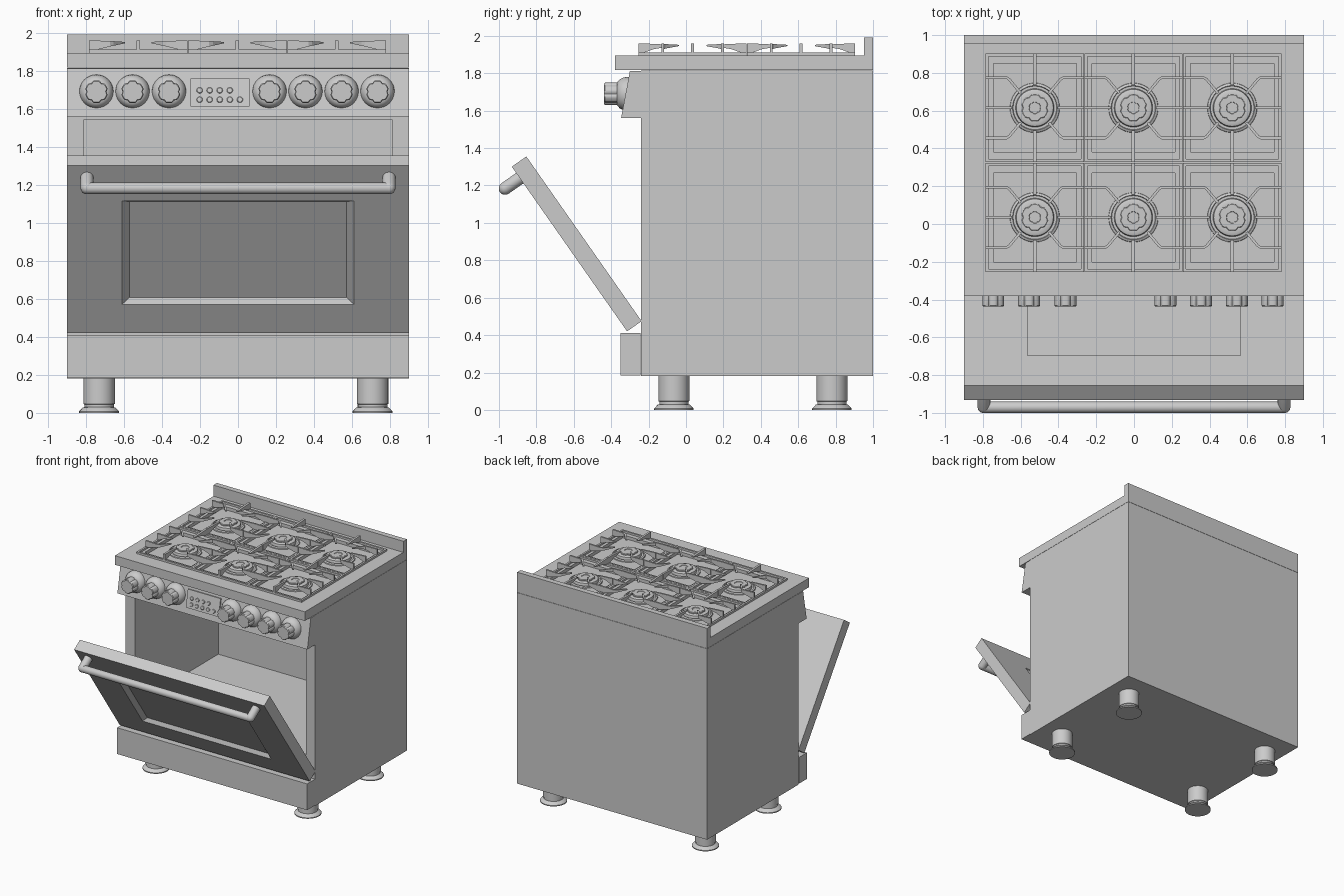
import bpy, bmesh
from math import sin, cos, pi, radians
from mathutils import Matrix, Vector

if "Cube" in bpy.data.objects:
    bpy.data.objects.remove(bpy.data.objects["Cube"])

T = Matrix.Translation


def RX(deg):
    return Matrix.Rotation(radians(deg), 4, 'X')


def finish(name, bm, mat=None, smooth=False):
    bmesh.ops.recalc_face_normals(bm, faces=bm.faces)
    me = bpy.data.meshes.new(name)
    bm.to_mesh(me)
    bm.free()
    ob = bpy.data.objects.new(name, me)
    bpy.context.collection.objects.link(ob)
    if mat is not None:
        ob.matrix_world = mat
    if smooth:
        bpy.ops.object.select_all(action='DESELECT')
        ob.select_set(True)
        bpy.context.view_layer.objects.active = ob
        bpy.ops.object.shade_smooth_by_angle(angle=radians(35))
    return ob


def add_loops(bm, loops, cap=True):
    """Skin a list of equal-length closed loops."""
    rings = [[bm.verts.new(p) for p in lp] for lp in loops]
    n = len(rings[0])
    for a, b in zip(rings, rings[1:]):
        for i in range(n):
            j = (i + 1) % n
            bm.faces.new((a[i], a[j], b[j], b[i]))
    if cap:
        bm.faces.new(rings[0])
        bm.faces.new(rings[-1])


def add_box(bm, x0, x1, y0, y1, z0, z1):
    add_loops(bm, [[(x0, y0, z), (x1, y0, z), (x1, y1, z), (x0, y1, z)] for z in (z0, z1)])


def box(name, *dims, mat=None):
    bm = bmesh.new()
    add_box(bm, *dims)
    return finish(name, bm, mat)


def lathe(name, profile, mat, segs=32, lobes=0):
    """Revolve (radius, height) pairs about local z; lobes scallop the outline."""
    bm = bmesh.new()
    loops = []
    for r, h in profile:
        lp = []
        for i in range(segs):
            a = 2 * pi * i / segs
            k = r * (1 - 0.13 * max(0, cos(lobes * a)) ** 2) if lobes else r
            lp.append((k * cos(a), k * sin(a), h))
        loops.append(lp)
    add_loops(bm, loops)
    return finish(name, bm, mat, True)


def cut(ob, bm):
    """Subtract a bmesh (in the object's local space) and discard the cutter."""
    cutter = finish('cutter', bm, ob.matrix_world.copy())
    cutter.hide_render = True
    mod = ob.modifiers.new('cut', 'BOOLEAN')
    mod.object, mod.operation, mod.solver = cutter, 'DIFFERENCE', 'EXACT'
    bpy.context.view_layer.objects.active = ob
    bpy.ops.object.modifier_apply(modifier='cut')
    bpy.data.objects.remove(cutter)


# Oven body with open cavity
body = box('oven_body', -0.9, 0.9, -0.24, 1.0, 0.18, 1.815)
bm = bmesh.new()
add_box(bm, -0.81, 0.81, -0.5, 0.89, 0.59, 1.545)
cut(body, bm)

# Kick panel, backsplash, sloped control panel
box('kick_panel', -0.9, 0.9, -0.35, -0.242, 0.185, 0.41)
box('backsplash', -0.9, 0.9, 0.953, 1.0, 1.893, 1.99)
bm = bmesh.new()
section = [(-0.24, 1.56), (-0.347, 1.56), (-0.30, 1.812), (-0.24, 1.812)]
add_loops(bm, [[(x, y, z) for y, z in section] for x in (-0.9, 0.9)])
finish('control_panel', bm)

# Cooktop slab with a shallow well under each burner
CELLS = [(x, y) for x in (-0.525, -0.003, 0.52) for y in (0.035, 0.615)]
top = box('cooktop', -0.9, 0.9, -0.38, 1.0, 1.817, 1.895)
bm = bmesh.new()
for cx, cy in CELLS:
    add_box(bm, cx - 0.22, cx + 0.22, cy - 0.235, cy + 0.235, 1.868, 1.95)
cut(top, bm)

# Burners
BURNER = [(0.132, 1.866), (0.13, 1.876), (0.118, 1.882), (0.115, 1.874), (0.102, 1.874),
          (0.098, 1.895), (0.09, 1.899), (0.07, 1.899)]
CAP = [(0.072, 1.897), (0.072, 1.907), (0.068, 1.91), (0.032, 1.91), (0.03, 1.906)]
for cx, cy in CELLS:
    lathe('burner_base', BURNER, T((cx, cy, 0)), 40)
    lathe('burner_cap', CAP, T((cx, cy, 0)), 48, 6)


# Grates: low frame plus tapered fingers
def finger(bm, pts, lows, tops, w=0.007):
    pts = [Vector(p) for p in pts]
    loops = []
    for i, p in enumerate(pts):
        d = (pts[min(i + 1, len(pts) - 1)] - pts[max(i - 1, 0)]).normalized()
        a, b = p + Vector((-d.y, d.x)) * w, p - Vector((-d.y, d.x)) * w
        lo, hi = lows[i], tops[i]
        loops.append([(a.x, a.y, lo), (b.x, b.y, lo), (b.x, b.y, hi), (a.x, a.y, hi)])
    add_loops(bm, loops)


HX, HY, FW = 0.26, 0.288, 0.016
for cx, cy in CELLS:
    bm = bmesh.new()
    outer, inner = (HX, HY), (HX - FW, HY - FW)
    ring = [[(sx * h[0], sy * h[1], z) for sx, sy in ((-1, -1), (1, -1), (1, 1), (-1, 1))]
            for h, z in ((outer, 1.893), (outer, 1.911), (inner, 1.911), (inner, 1.893), (outer, 1.893))]
    add_loops(bm, ring, cap=False)
    bmesh.ops.remove_doubles(bm, verts=bm.verts, dist=1e-5)
    for s in (-1, 1):
        lows, tops = (1.9, 1.928, 1.945), (1.96, 1.957, 1.952)
        finger(bm, [(0, s * HY), (0, s * 0.21), (0, s * 0.12)], lows, tops, 0.009)
        finger(bm, [(s * HX, 0), (s * 0.2, 0), (s * 0.12, 0)], lows, tops)
        for t in (-1, 1):
            finger(bm, [(s * HX, t * 0.16), (s * 0.15, t * 0.16), (s * 0.135, t * 0.15), (s * 0.075, t * 0.078)],
                   (1.9, 1.928, 1.932, 1.945), (1.96, 1.957, 1.956, 1.952))
    finish('grate', bm, T((cx, cy, 0)))

# Knobs: domed skirt and scalloped grip
SKIRT = [(0.088, 0.28), (0.09, 0.318), (0.087, 0.335), (0.077, 0.355), (0.062, 0.368), (0.05, 0.37)]
GRIP = [(0.06, 0.365), (0.06, 0.432), (0.055, 0.438)]
for x in (-0.745, -0.555, -0.363, 0.166, 0.355, 0.545, 0.734):
    place = T((x, 0, 1.69)) @ RX(90)
    lathe('knob_skirt', SKIRT, place)
    lathe('knob_grip', GRIP, place, 48, 6)

# Display plate and buttons on the slope
slope = T((-0.095, -0.3235, 1.685)) @ RX(-10.6)
box('display', -0.155, 0.155, -0.012, 0.02, -0.075, 0.075, mat=slope)
for n, z in ((4, 0.01), (5, -0.04)):
    for i in range(n):
        lathe('button', [(0.016, 0), (0.016, 0.015), (0.013, 0.018)],
              slope @ T((-0.107 + i * 0.053, 0, z)) @ RX(90), 16)

# Open door, modelled upright then tilted about its bottom edge
hinge = T((0, -0.315, 0.42)) @ RX(35)
door = box('oven_door', -0.9, 0.9, 0, 0.095, 0, 1.075, mat=hinge)


def rect_loop(hx, s0, s1, y):
    return [(-hx, y, s0), (hx, y, s0), (hx, y, s1), (-hx, y, s1)]


bm = bmesh.new()
add_loops(bm, [rect_loop(0.61, 0.185, 0.85, -0.05), rect_loop(0.61, 0.185, 0.85, 0),
               rect_loop(0.57, 0.21, 0.825, 0.028)])
cut(door, bm)
bm = bmesh.new()
add_loops(bm, [rect_loop(0.565, 0.24, 0.8, y) for y in (0.088, 0.15)])
cut(door, bm)


# Handle bar and standoffs with rounded ends
def rod(r, h0, h1, both):
    end = [(r * cos(a), r * sin(a)) for a in (0, 0.4, 0.8, 1.15, 1.45)]
    low = [(q, h0 + r - h) for q, h in reversed(end)] if both else [(r, h0)]
    return low + [(q, h1 - r + h) for q, h in end]


lathe('handle_bar', rod(0.03, -0.825, 0.825, True),
      hinge @ T((0, -0.1, 1.0)) @ Matrix.Rotation(pi / 2, 4, 'Y'), 24)
for x in (-0.795, 0.795):
    lathe('handle_standoff', rod(0.034, -0.01, 0.13, False), hinge @ T((x, 0, 1.0)) @ RX(90), 24)

# Legs with flared feet
LEG = [(0.105, 0), (0.105, 0.008), (0.086, 0.028), (0.078, 0.03), (0.078, 0.045), (0.083, 0.047), (0.083, 0.19)]
for x in (-0.731, 0.708):
    for y in (-0.065, 0.78):
        lathe('leg', LEG, T((x, y, 0)))
